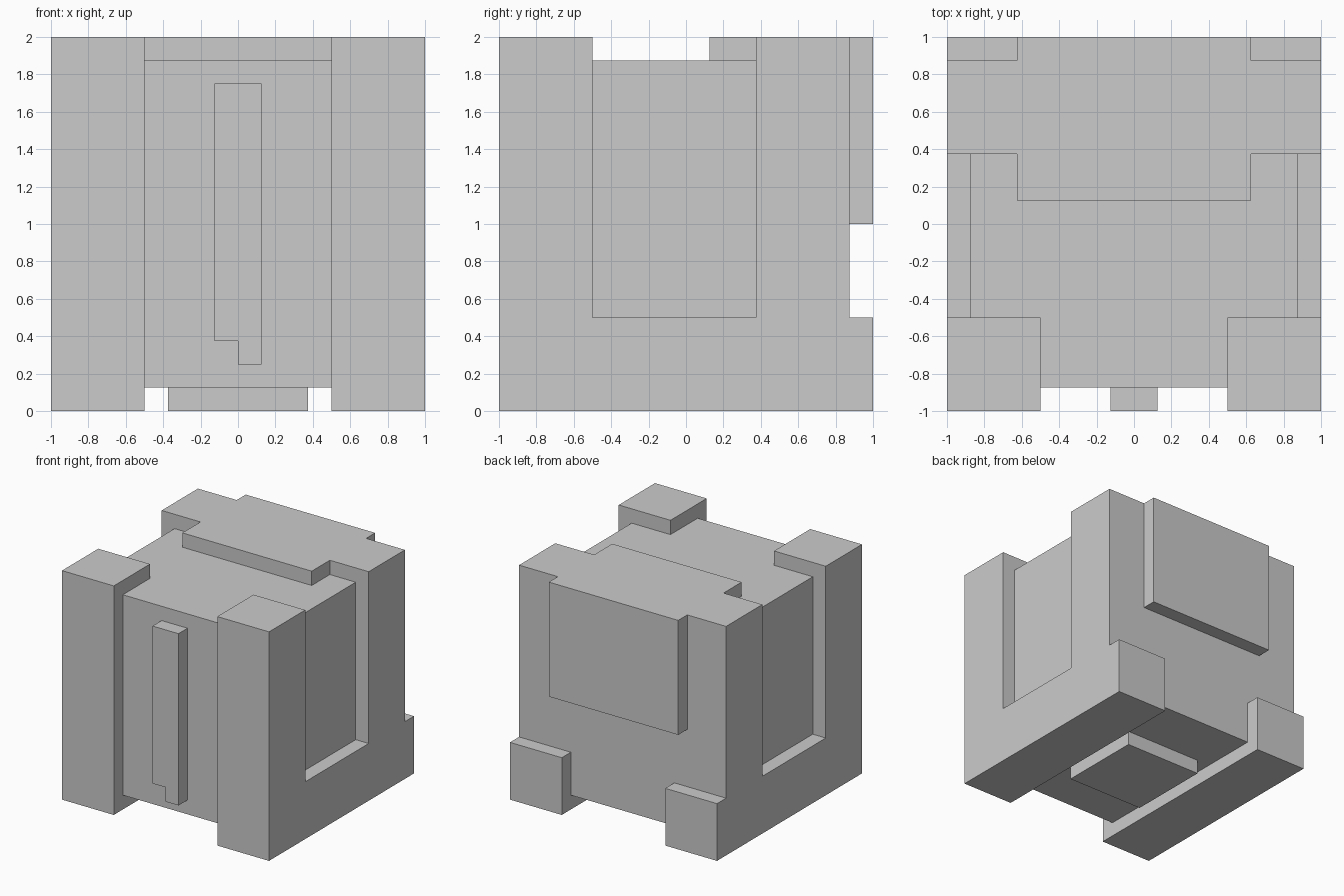
import bpy
import bmesh

if "Cube" in bpy.data.objects:
    bpy.data.objects.remove(bpy.data.objects["Cube"])

grey = bpy.data.materials.new("light grey")
grey.diffuse_color = (0.6, 0.6, 0.6, 1)
grey.use_nodes = True
grey.node_tree.nodes["Principled BSDF"].inputs["Base Color"].default_value = grey.diffuse_color


def extrude(name, profile, a, b, axis="x", mirror=False):
    """Extrude a (y, z) profile along x, or an (x, z) profile along y, from a to b."""
    bm = bmesh.new()
    if axis == "x":
        pts = [(a, u, v) for u, v in profile]
        move = (b - a, 0, 0)
    else:
        pts = [(u, a, v) for u, v in profile]
        move = (0, b - a, 0)
    face = bm.faces.new([bm.verts.new(p) for p in pts])
    res = bmesh.ops.extrude_face_region(bm, geom=[face], use_keep_orig=True)
    moved = [g for g in res["geom"] if isinstance(g, bmesh.types.BMVert)]
    bmesh.ops.translate(bm, verts=moved, vec=move)
    bmesh.ops.recalc_face_normals(bm, faces=bm.faces)
    mesh = bpy.data.meshes.new(name)
    bm.to_mesh(mesh)
    bm.free()
    mesh.materials.append(grey)
    obj = bpy.data.objects.new(name, mesh)
    bpy.context.collection.objects.link(obj)
    if mirror:
        mod = obj.modifiers.new("mirror", "MIRROR")
        mod.use_mirror_merge = False
    return obj


def rect(u0, u1, v0, v1):
    return [(u0, v0), (u1, v0), (u1, v1), (u0, v1)]


# Main body
extrude("body", rect(-.875, .875, .125, 1.875), -.875, .875)

# Outer side frames around the open-topped side recesses
extrude("side_frame", [(-1, 0), (1, 0), (1, .5), (.875, .5), (.875, 2), (.375, 2),
                       (.375, .5), (-.5, .5), (-.5, 2), (-1, 2)], .875, 1, mirror=True)

# Front posts with top caps, bottom runners and rear feet
extrude("post_and_runner", [(-1, 0), (1, 0), (1, .5), (.875, .5), (.875, .125),
                            (-.875, .125), (-.875, 1.875), (-.5, 1.875), (-.5, 2), (-1, 2)],
        .5, .875, mirror=True)

# Raised rear top plate that folds down the back
extrude("top_and_back_plate", [(.125, 1.875), (.875, 1.875), (.875, 1), (1, 1), (1, 2),
                               (.125, 2)], -.625, .625)
extrude("top_plate_side", rect(.375, .875, 1.875, 2), .625, .875, mirror=True)

# Block under the body
extrude("base_block", rect(-.375, .375, 0, .125), -.375, .375)

# Notched bar on the front
extrude("front_bar", [(0, .25), (.125, .25), (.125, 1.75), (-.125, 1.75),
                      (-.125, .375), (0, .375)], -1, -.875, axis="y")
